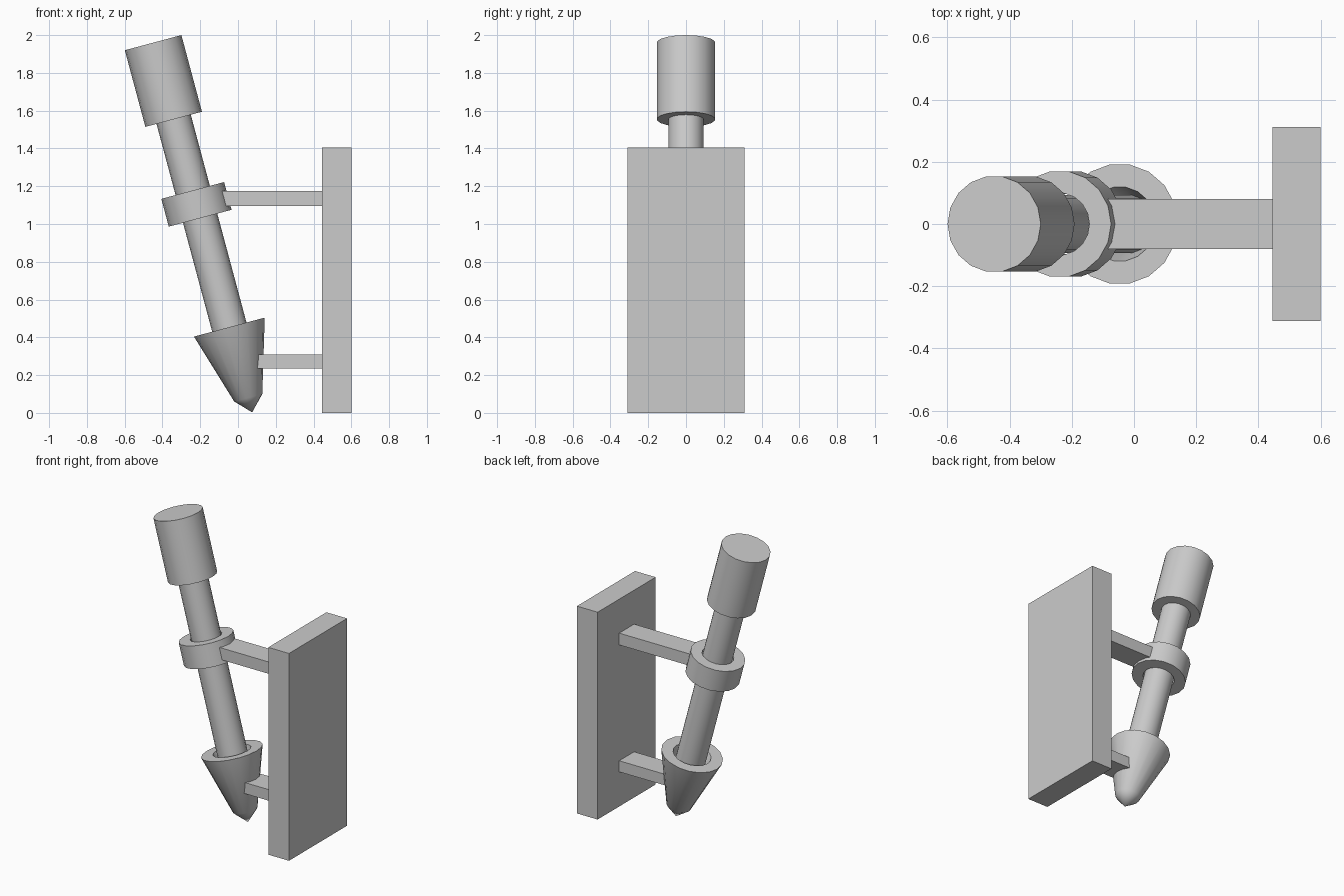
import bpy, bmesh, math
from mathutils import Matrix

if "Cube" in bpy.data.objects:
    bpy.data.objects.remove(bpy.data.objects["Cube"])

SIDES = 18
# Torch axis: starts at the cone tip and leans 15 degrees towards -x
AXIS = Matrix.Translation((0.075, 0, 0.003)) @ Matrix.Rotation(math.radians(-15), 4, 'Y')


def finish(name, bm, smooth=False):
    bmesh.ops.remove_doubles(bm, verts=bm.verts, dist=1e-5)
    bmesh.ops.recalc_face_normals(bm, faces=bm.faces)
    mesh = bpy.data.meshes.new(name)
    bm.to_mesh(mesh)
    bm.free()
    ob = bpy.data.objects.new(name, mesh)
    bpy.context.collection.objects.link(ob)
    if smooth:
        bpy.ops.object.select_all(action='DESELECT')
        bpy.context.view_layer.objects.active = ob
        ob.select_set(True)
        bpy.ops.object.shade_smooth_by_angle(angle=math.radians(30))
    return ob


def lathe(name, profile):
    """Spin (radius, distance along axis) points around the leaning torch axis."""
    bm = bmesh.new()
    verts = [bm.verts.new((r, 0, s)) for r, s in profile]
    edges = [bm.edges.new(pair) for pair in zip(verts, verts[1:])]
    bmesh.ops.spin(bm, geom=verts + edges, cent=(0, 0, 0), axis=(0, 0, 1),
                   angle=math.tau, steps=SIDES)
    bm.transform(AXIS)
    return finish(name, bm, True)


def box(name, x0, x1, y, z0, z1):
    bm = bmesh.new()
    bmesh.ops.create_cube(bm, size=1)
    bm.transform(Matrix.Translation(((x0 + x1) / 2, 0, (z0 + z1) / 2))
                 @ Matrix.Diagonal((x1 - x0, 2 * y, z1 - z0, 1)))
    return finish(name, bm)


# Torch: shaft and head
lathe("shaft", [(0, 0.3), (0.094, 0.3), (0.094, 1.65), (0, 1.65)])
lathe("head", [(0, 1.606), (0.155, 1.606), (0.155, 2.026), (0, 2.026)])

# Holder: hollow cone cup with pointed tip, and the collar ring
lathe("cup", [(0, 0), (0.077, 0.08), (0.194, 0.467), (0.12, 0.467), (0.075, 0.3), (0, 0.3)])
lathe("collar", [(0.1, 1.064), (0.172, 1.064), (0.172, 1.216), (0.1, 1.216), (0.1, 1.064)])

# Wall plate and the two arms
box("wall_plate", 0.445, 0.6, 0.311, 0, 1.405)
box("upper_arm", -0.1, 0.46, 0.08, 1.095, 1.175)
box("lower_arm", 0.06, 0.46, 0.08, 0.235, 0.31)
